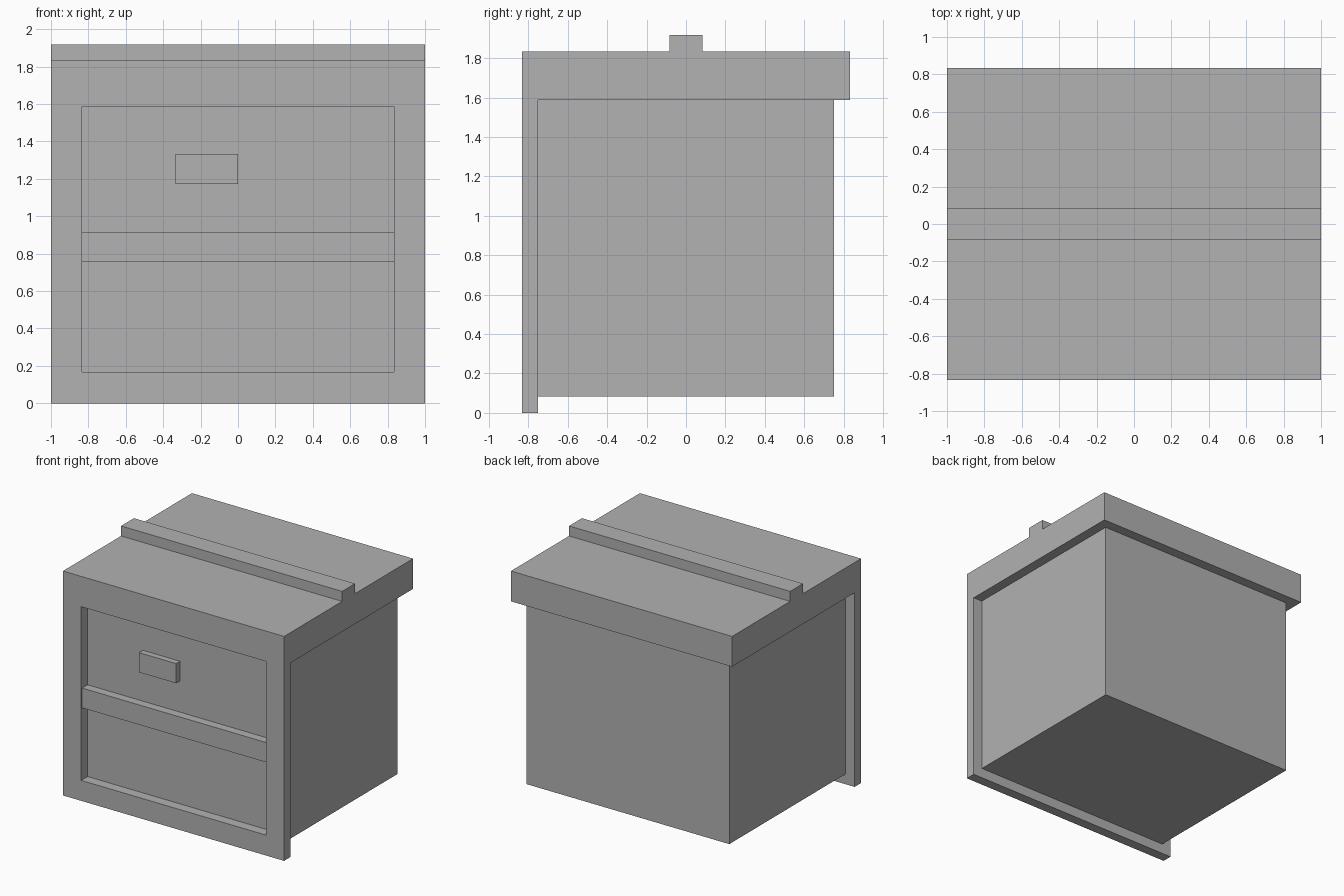
import bpy, bmesh

if "Cube" in bpy.data.objects:
    bpy.data.objects.remove(bpy.data.objects["Cube"])

grey = bpy.data.materials.new("plain grey")
grey.diffuse_color = (0.445, 0.445, 0.445, 1)
grey.use_nodes = True
grey.node_tree.nodes["Principled BSDF"].inputs["Base Color"].default_value = grey.diffuse_color


def finish(name, bm):
    bmesh.ops.recalc_face_normals(bm, faces=bm.faces)
    mesh = bpy.data.meshes.new(name)
    bm.to_mesh(mesh)
    bm.free()
    mesh.materials.append(grey)
    obj = bpy.data.objects.new(name, mesh)
    bpy.context.collection.objects.link(obj)
    return obj


def box(name, x, y, z):
    bm = bmesh.new()
    bmesh.ops.create_cube(bm, size=1)
    for v in bm.verts:
        v.co = [lo if c < 0 else hi for c, (lo, hi) in zip(v.co, (x, y, z))]
    return finish(name, bm)


def extrude_along_x(name, profile, half_width):
    bm = bmesh.new()
    face = bm.faces.new([bm.verts.new((-half_width, y, z)) for y, z in profile])
    new = bmesh.ops.extrude_face_region(bm, geom=[face])["geom"]
    verts = [g for g in new if isinstance(g, bmesh.types.BMVert)]
    bmesh.ops.translate(bm, verts=verts, vec=(2 * half_width, 0, 0))
    return finish(name, bm)


LID = 1.587    # underside of the lid
PANEL = -0.75  # front of the cabinet body
FRONT = -0.833

# Lid, top ridge and front frame in one solid
shell = extrude_along_x("lid_and_front_frame", [
    (FRONT, 0), (PANEL, 0), (PANEL, LID), (0.833, LID), (0.833, 1.835),
    (0.083, 1.835), (0.083, 1.917), (-0.083, 1.917), (-0.083, 1.835),
    (FRONT, 1.835)], 1.0)

# Opening in the front frame
opening = box("opening_cutter", (-0.835, 0.835), (-1.0, -0.6), (0.167, LID))
opening.hide_render = True
opening.hide_set(True)
cut = shell.modifiers.new("opening", 'BOOLEAN')
cut.operation = 'DIFFERENCE'
cut.solver = 'EXACT'
cut.object = opening

# Cabinet body, whose front shows through the opening
box("body", (-0.917, 0.917), (PANEL, 0.75), (0.083, LID))

# Cross rail, slightly recessed in the frame, and handle
box("cross_rail", (-0.835, 0.835), (-0.82, PANEL), (0.755, 0.917))
box("handle", (-0.335, 0.0), (-0.80, PANEL), (1.172, 1.333))
